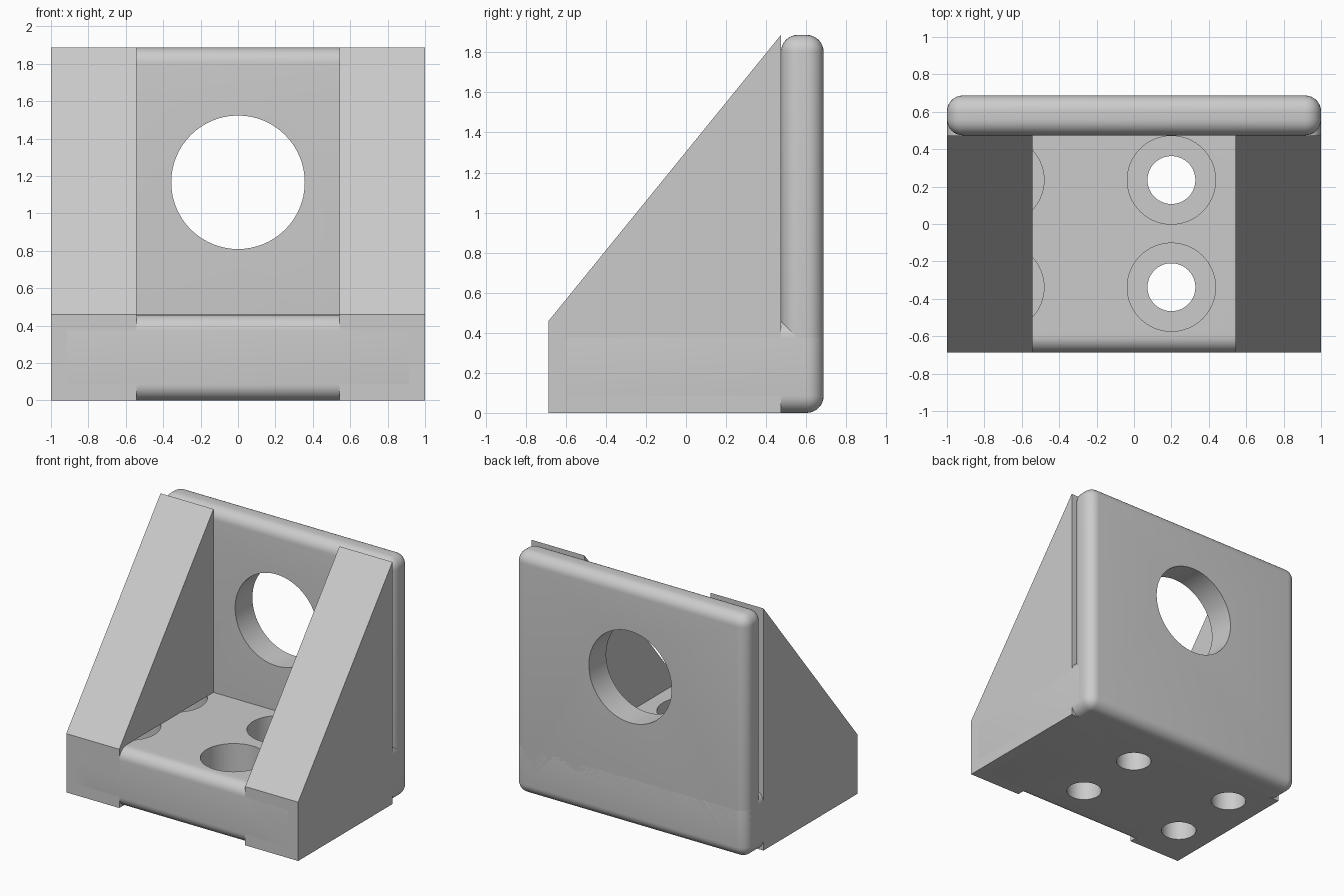
import bpy, bmesh
from math import radians

if "Cube" in bpy.data.objects:
    bpy.data.objects.remove(bpy.data.objects["Cube"], do_unlink=True)

DEPTH, HEIGHT, BASE_TOP = 0.687, 1.887, 0.458
PLATE_FRONT, RIB_INNER, ROUND = 0.474, 0.543, 0.085

grey = bpy.data.materials.new("plain grey")
grey.use_nodes = True
colour = (0.6, 0.6, 0.6, 1)
grey.diffuse_color = colour
grey.node_tree.nodes["Principled BSDF"].inputs["Base Color"].default_value = colour


def add_object(name, bm):
    bmesh.ops.recalc_face_normals(bm, faces=bm.faces)
    mesh = bpy.data.meshes.new(name)
    bm.to_mesh(mesh)
    bm.free()
    mesh.materials.append(grey)
    ob = bpy.data.objects.new(name, mesh)
    bpy.context.collection.objects.link(ob)
    return ob


def prism(name, profile, x0, x1):
    """Extrude a (y, z) profile from x0 to x1."""
    bm = bmesh.new()
    face = bm.faces.new([bm.verts.new((x0, y, z)) for y, z in profile])
    new = bmesh.ops.extrude_face_region(bm, geom=[face])["geom"]
    verts = [v for v in new if isinstance(v, bmesh.types.BMVert)]
    bmesh.ops.translate(bm, vec=(x1 - x0, 0, 0), verts=verts)
    return add_object(name, bm)


def rounded_slab(name, y0, y1, z1):
    ob = prism(name, [(y0, 0), (y1, 0), (y1, z1), (y0, z1)], -1, 1)
    bevel = ob.modifiers.new("rounding", "BEVEL")
    bevel.width, bevel.segments = ROUND, 8
    return ob


def cylinder(name, radius, location, length, rotation=(0, 0, 0)):
    bpy.ops.mesh.primitive_cylinder_add(vertices=64, radius=radius, depth=length,
                                        location=location, rotation=rotation)
    ob = bpy.context.object
    ob.name = name
    return ob


def cut(target, cutter):
    mod = target.modifiers.new("hole", "BOOLEAN")
    mod.operation, mod.solver, mod.object = "DIFFERENCE", "EXACT", cutter
    cutters.add(cutter)


def bolt_hole(target, x, y, top):
    """Bolt hole with a wider counterbore that ends at the given height."""
    floor = 0.2
    mid = (floor + top) / 2
    cut(target, cylinder("bolt_hole_cutter", 0.128, (x, y, mid / 2 - 0.05), mid + 0.1))
    cut(target, cylinder("counterbore_cutter", 0.236, (x, y, mid), top - floor))


cutters = set()

# Main slabs
base = rounded_slab("base_plate", -DEPTH, DEPTH, BASE_TOP)
back = rounded_slab("back_plate", PLATE_FRONT, DEPTH, HEIGHT)

# Sloped side ribs
rib_profile = [(-DEPTH, 0), (PLATE_FRONT, 0), (PLATE_FRONT, HEIGHT), (-DEPTH, BASE_TOP)]
left_rib = prism("left_rib", rib_profile, RIB_INNER, 1)
right_rib = prism("right_rib", rib_profile, -1, -RIB_INNER)

# Large opening in the back plate
cut(back, cylinder("opening_cutter", 0.357, (0, 0.6, 1.166), 0.6, (radians(90), 0, 0)))

# Counterbored bolt holes; one pair runs up under the right rib
for y in (-0.338, 0.235):
    for x in (0.2, -0.717):
        bolt_hole(base, x, y, BASE_TOP + 0.05)
    bolt_hole(right_rib, -0.717, y, BASE_TOP)

# Apply the modifiers and shade
for ob in (base, back, left_rib, right_rib):
    bpy.ops.object.select_all(action="DESELECT")
    bpy.context.view_layer.objects.active = ob
    ob.select_set(True)
    for mod in list(ob.modifiers):
        bpy.ops.object.modifier_apply(modifier=mod.name)
    bpy.ops.object.shade_smooth_by_angle(angle=radians(30))

for cutter in cutters:
    bpy.data.objects.remove(cutter, do_unlink=True)
